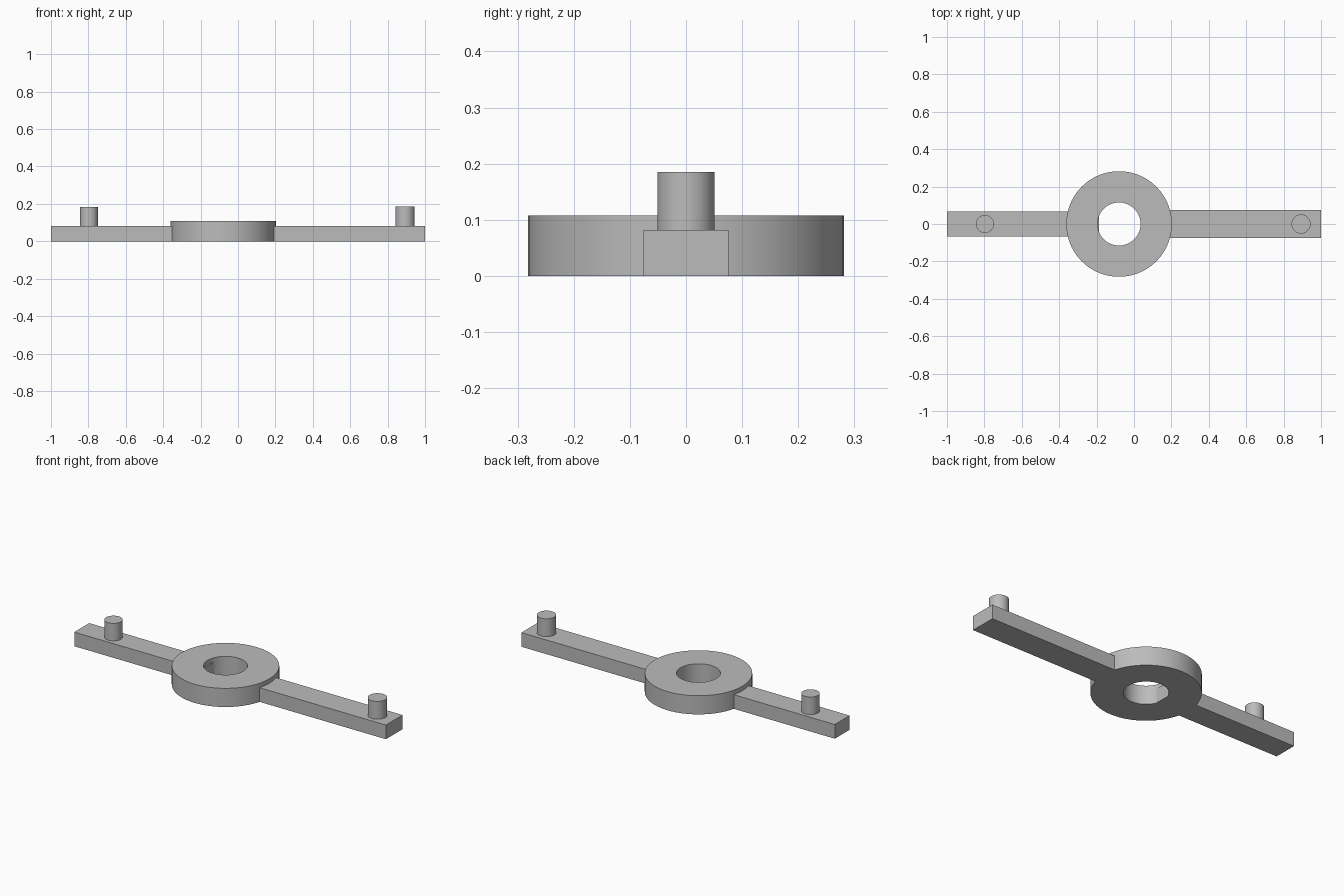
import bpy
import bmesh
import math
from mathutils import Matrix

cube = bpy.data.objects.get("Cube")
if cube:
    bpy.data.objects.remove(cube, do_unlink=True)

GREY = (0.5, 0.5, 0.5, 1)
metal = bpy.data.materials.new("plain grey")
metal.use_nodes = True
metal.diffuse_color = GREY
metal.node_tree.nodes["Principled BSDF"].inputs["Base Color"].default_value = GREY

HUB_X = -0.08
ARM_TOP = 0.082
SEGMENTS = 96


def finish(name, bm, smooth=False):
    bmesh.ops.recalc_face_normals(bm, faces=bm.faces)
    mesh = bpy.data.meshes.new(name)
    bm.to_mesh(mesh)
    bm.free()
    mesh.materials.append(metal)
    obj = bpy.data.objects.new(name, mesh)
    bpy.context.collection.objects.link(obj)
    if smooth:
        bpy.ops.object.select_all(action="DESELECT")
        obj.select_set(True)
        bpy.context.view_layer.objects.active = obj
        bpy.ops.object.shade_smooth_by_angle(angle=math.radians(30))
    return obj


def arm(name, x0, x1, half_width):
    bm = bmesh.new()
    place = Matrix.Translation(((x0 + x1) / 2, 0, ARM_TOP / 2))
    size = Matrix.Diagonal((x1 - x0, 2 * half_width, ARM_TOP, 1))
    bmesh.ops.create_cube(bm, size=1, matrix=place @ size)
    finish(name, bm)


def pin(name, x, radius, top):
    bm = bmesh.new()
    base = ARM_TOP - 0.01
    bmesh.ops.create_cone(bm, cap_ends=True, segments=SEGMENTS,
                          radius1=radius, radius2=radius, depth=top - base,
                          matrix=Matrix.Translation((x, 0, (top + base) / 2)))
    finish(name, bm, smooth=True)


def ring(name, x, inner, outer, height):
    # Revolve a rectangular section into a pierced disc
    bm = bmesh.new()
    section = [(inner, 0), (outer, 0), (outer, height), (inner, height)]
    verts = [bm.verts.new((x + r, 0, z)) for r, z in section]
    edges = [bm.edges.new((verts[i], verts[(i + 1) % 4])) for i in range(4)]
    bmesh.ops.spin(bm, geom=verts + edges, cent=(x, 0, 0), axis=(0, 0, 1),
                   angle=math.tau, steps=SEGMENTS)
    bmesh.ops.remove_doubles(bm, verts=bm.verts, dist=0.0001)
    finish(name, bm, smooth=True)


# Central hub with its through hole
ring("hub_ring", HUB_X, 0.115, 0.282, 0.108)

# Arms run into the hub wall; the short one just shows inside the hole
arm("right_arm", -1.0, -0.186, 0.068)
arm("left_arm", 0.1, 1.0, 0.076)

# Upright pins near the arm ends
pin("right_pin", -0.797, 0.048, 0.183)
pin("left_pin", 0.893, 0.051, 0.185)
